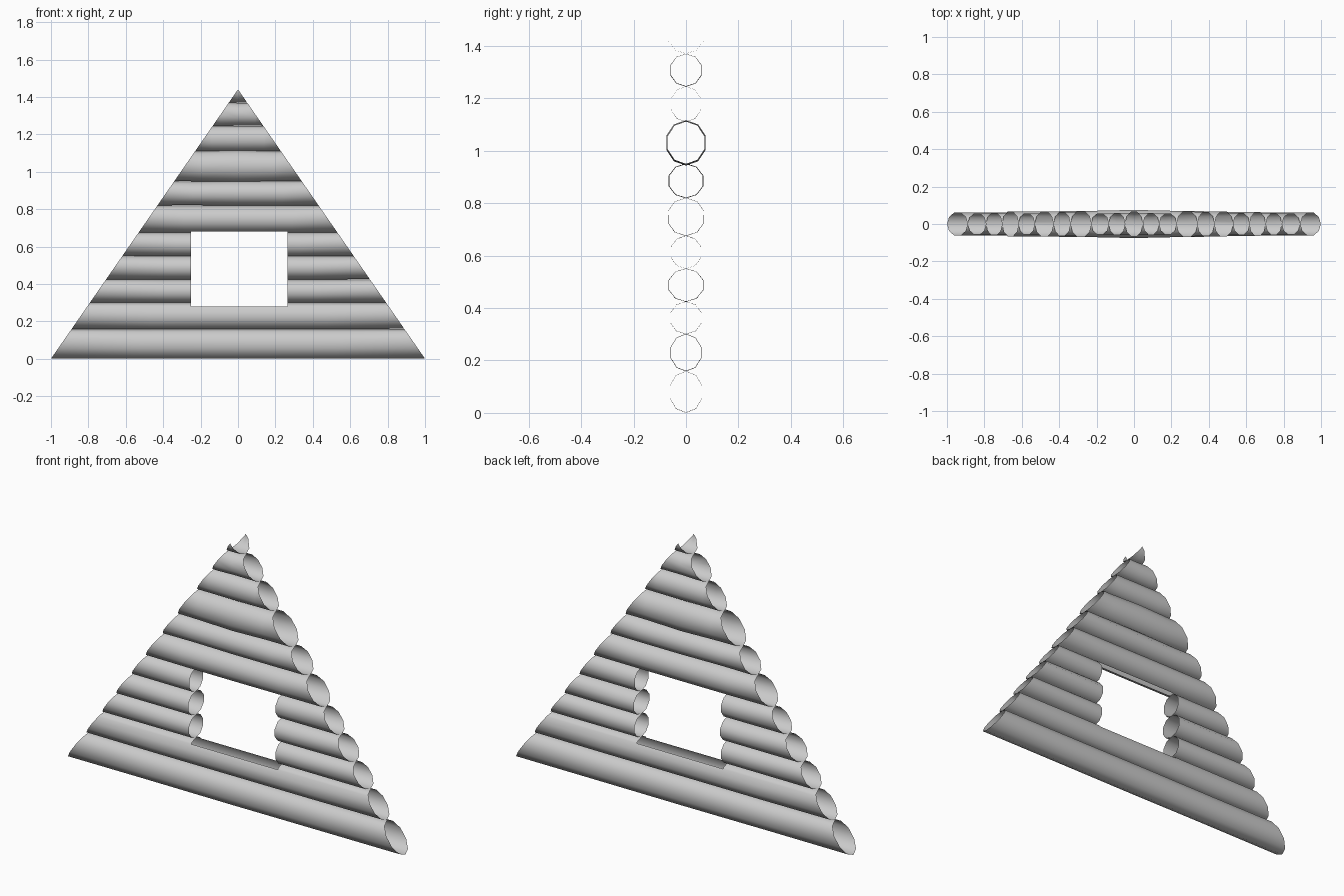
import bpy, bmesh, random
from math import sin, cos, pi
from mathutils import Vector

random.seed(4)
cube = bpy.data.objects.get("Cube")
if cube:
    bpy.data.objects.remove(cube, do_unlink=True)

APEX = 1.44
SIDES = 10
WIN_X = (-0.25, 0.265)
WIN_Z = (0.28, 0.68)

wood = bpy.data.materials.new("plain_grey")
wood.use_nodes = True
grey = (0.6, 0.6, 0.6, 1)
wood.diffuse_color = grey
wood.node_tree.nodes["Principled BSDF"].inputs["Base Color"].default_value = grey


def cut(bm, point, normal, clear=False):
    bmesh.ops.bisect_plane(bm, geom=bm.verts[:] + bm.edges[:] + bm.faces[:],
                           plane_co=point, plane_no=normal, clear_outer=clear)


def log(name, low, high, depth, bulge):
    """Hollow, slightly uneven log trimmed to the gable slopes and window."""
    bm = bmesh.new()
    mid, half = (low + high) / 2, (high - low) / 2
    reach = 1 - low / APEX + 0.05
    rings = []
    for k in range(5):
        x = reach * (k / 2 - 1)
        swell = 1 + random.uniform(-0.025, 0.025) + bulge * (k == 2)
        rings.append([bm.verts.new((x, depth * swell * sin(2 * pi * i / SIDES),
                                    mid + half * swell * cos(2 * pi * i / SIDES)))
                      for i in range(SIDES)])
    for a, b in zip(rings, rings[1:]):
        for i in range(SIDES):
            j = (i + 1) % SIDES
            bm.faces.new((a[i], a[j], b[j], b[i]))
    bmesh.ops.recalc_face_normals(bm, faces=bm.faces[:])

    # Roof slopes and ground
    for side in (-1, 1):
        cut(bm, (0, 0, APEX), (side * APEX, 0, 1), True)
    cut(bm, (0, 0, 0), (0, 0, -1), True)

    # Window opening
    if high > WIN_Z[0] and low < WIN_Z[1] + 0.02:
        for x in WIN_X:
            cut(bm, (x, 0, 0), (1, 0, 0))
        for z in WIN_Z:
            cut(bm, (0, 0, z), (0, 0, 1))
        hole = []
        for f in bm.faces:
            c = f.calc_center_median()
            if WIN_X[0] < c.x < WIN_X[1] and WIN_Z[0] < c.z < WIN_Z[1]:
                hole.append(f)
        bmesh.ops.delete(bm, geom=hole, context='FACES')

    for f in bm.faces:
        f.smooth = True
    mesh = bpy.data.meshes.new(name)
    bm.to_mesh(mesh)
    bm.free()
    mesh.materials.append(wood)
    bpy.context.collection.objects.link(bpy.data.objects.new(name, mesh))


# Logs from the ground up: seam heights and half depths
seams = [0, 0.16, 0.30, 0.425, 0.55, 0.675, 0.82, 0.95, 1.11, 1.245, 1.37, 1.51]
depths = [0.065, 0.06, 0.063, 0.068, 0.06, 0.072, 0.068, 0.073, 0.06, 0.062, 0.07]
for n, depth in enumerate(depths):
    log(f"wall_log_{n + 1}", seams[n], seams[n + 1], depth, 0.08 if n == 7 else 0)
